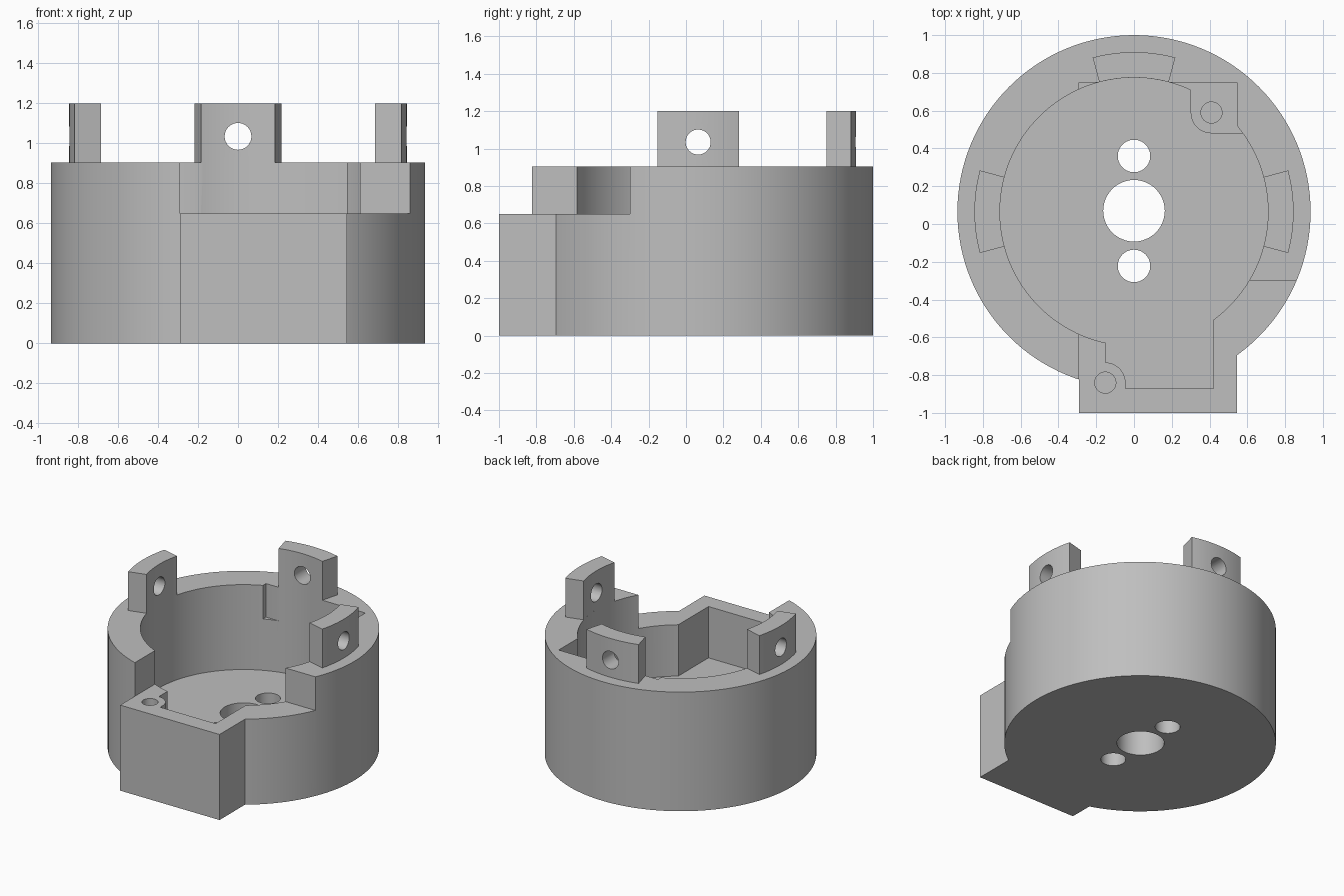
import bpy, bmesh, math
from mathutils import Matrix, Vector

cube = bpy.data.objects.get("Cube")
if cube:
    bpy.data.objects.remove(cube, do_unlink=True)

grey = bpy.data.materials.new("plain grey")
grey.use_nodes = True
colour = (0.52, 0.52, 0.52, 1)
grey.diffuse_color = colour
grey.node_tree.nodes["Principled BSDF"].inputs["Base Color"].default_value = colour

CY = 0.065            # centre of the round body along y
R_OUT, R_IN, R_POST = 0.935, 0.71, 0.845
FLOOR, LEDGE, RIM, TOP = 0.26, 0.65, 0.905, 1.2


def arc(cx, cy, r, a0, a1, n):
    """Points on an arc, angles in degrees, both ends included."""
    angles = [math.radians(a0 + (a1 - a0) * i / n) for i in range(n + 1)]
    return [(cx + r * math.cos(a), cy + r * math.sin(a)) for a in angles]


def disc(cx, cy, r, n=48):
    return arc(cx, cy, r, 0, 360, n)[:-1]


def rect(x0, x1, y0, y1):
    return [(x0, y0), (x1, y0), (x1, y1), (x0, y1)]


def prism(name, outline, z0, z1):
    """Extrude a flat outline between two heights."""
    bm = bmesh.new()
    face = bm.faces.new([bm.verts.new((x, y, z0)) for x, y in outline])
    new = bmesh.ops.extrude_face_region(bm, geom=[face])["geom"]
    for v in new:
        if isinstance(v, bmesh.types.BMVert):
            v.co.z = z1
    bmesh.ops.recalc_face_normals(bm, faces=bm.faces)
    mesh = bpy.data.meshes.new(name)
    bm.to_mesh(mesh)
    bm.free()
    mesh.materials.append(grey)
    ob = bpy.data.objects.new(name, mesh)
    bpy.context.collection.objects.link(ob)
    return ob


def activate(ob):
    bpy.ops.object.select_all(action='DESELECT')
    ob.select_set(True)
    bpy.context.view_layer.objects.active = ob


def combine(target, tool, operation):
    """Apply a boolean and remove the tool."""
    tool.hide_render = True
    mod = target.modifiers.new("boolean", 'BOOLEAN')
    mod.operation, mod.solver, mod.object = operation, 'EXACT', tool
    activate(target)
    bpy.ops.object.modifier_apply(modifier=mod.name)
    bpy.data.objects.remove(tool, do_unlink=True)


def cut(target, outline, z0, z1):
    combine(target, prism("cutter", outline, z0, z1), 'DIFFERENCE')


def smooth(ob):
    activate(ob)
    bpy.ops.object.shade_smooth_by_angle(angle=math.radians(25))


# Round body with the square front extension
housing = prism("housing", disc(0, CY, R_OUT, 128), 0, RIM)
combine(housing, prism("front_box", rect(-0.29, 0.545, -1, -0.3), 0, LEDGE), 'UNION')

# Round cavity and the front channel that runs around a screw boss
cut(housing, disc(0, CY, R_IN, 128), FLOOR, 2)
channel = [(0.42, -0.87), (0.42, -0.2), (-0.152, -0.2)]
channel += arc(-0.152, -0.84, 0.107, 90, 0, 10) + [(-0.045, -0.87)]
cut(housing, channel, FLOOR, 2)

# Ledge recess and the open front step
cut(housing, rect(-0.29, 0.545, -1.2, 0.75), LEDGE, 2)
cut(housing, rect(0.2, 1.2, -1.2, -0.3), LEDGE, 2)

# Rear screw boss inside the cavity
boss = arc(0.41, 0.59, 0.11, 180, 270, 10) + [(0.6, 0.48), (0.6, 0.62), (0.5, 0.74), (0.3, 0.74)]
combine(housing, prism("rear_boss", boss, FLOOR - 0.1, LEDGE), 'UNION')

# Blind screw holes, then through holes in the floor
for x, y in ((0.41, 0.59), (-0.152, -0.84)):
    cut(housing, disc(x, y, 0.056, 32), FLOOR, 2)
for y, r in ((0.07, 0.163), (0.36, 0.086), (-0.222, 0.086)):
    cut(housing, disc(0, y, r), -1, 0.5)
smooth(housing)

# Three curved posts on the rim, each with a radial hole
for name, turn in (("left_post", 0), ("rear_post", 90), ("right_post", 180)):
    a0, a1 = turn - 15, turn + 15
    outline = arc(0, CY, R_POST, a0, a1, 12) + arc(0, CY, R_IN, a1, a0, 12)
    post = prism(name, outline, RIM, TOP)
    drill = prism("drill", disc(0, 0, 0.067, 32), 0.5, 1.2)
    aim = Vector((math.cos(math.radians(turn)), math.sin(math.radians(turn)), 0))
    turn_matrix = aim.to_track_quat('Z', 'Y').to_matrix().to_4x4()
    drill.data.transform(Matrix.Translation((0, CY, 1.035)) @ turn_matrix)
    combine(post, drill, 'DIFFERENCE')
    smooth(post)
